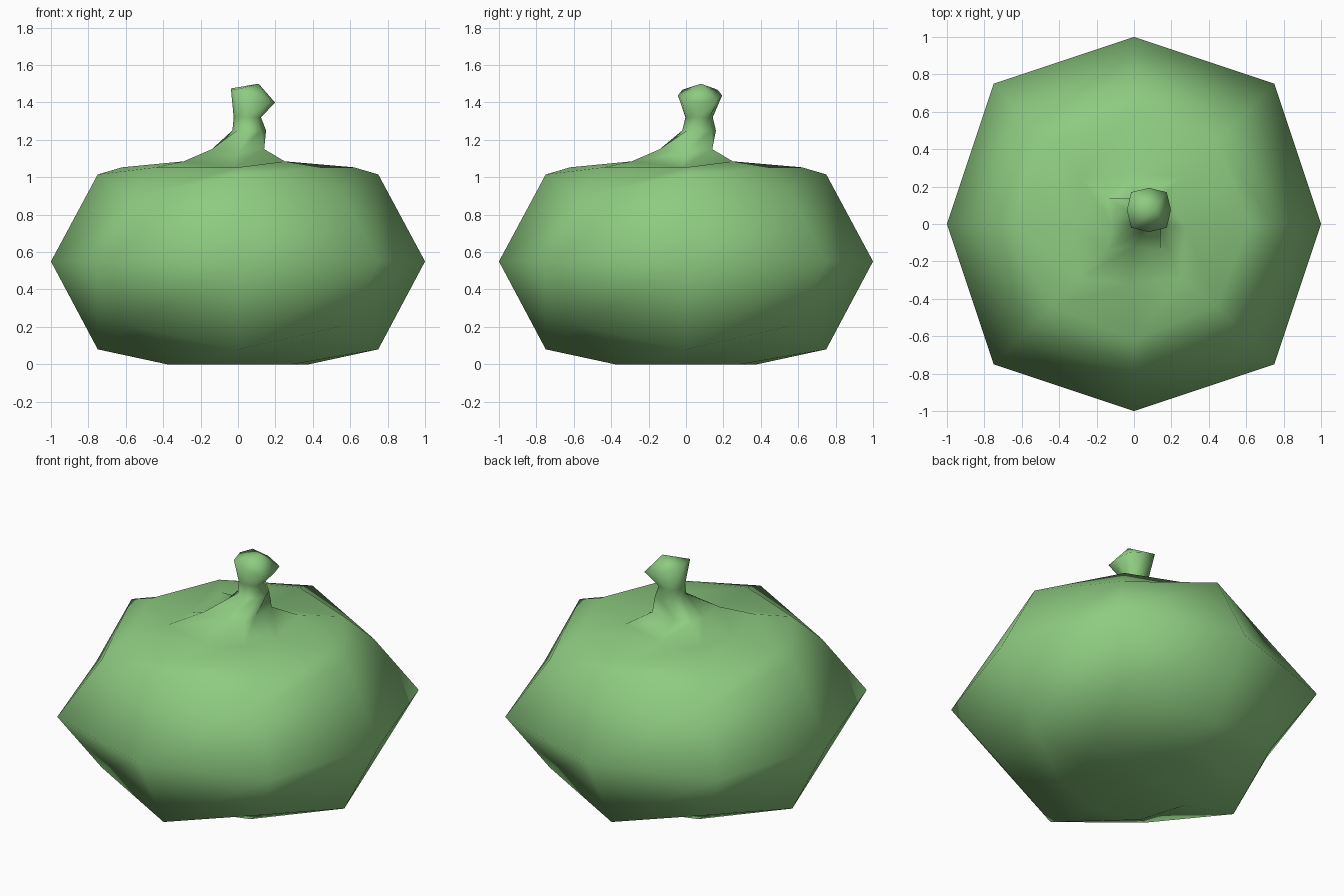
import bpy, bmesh

if "Cube" in bpy.data.objects:
    bpy.data.objects.remove(bpy.data.objects["Cube"])

# Eight-sided rings from the bottom up:
# centre x, centre y, axis reach, diagonal reach, axis z, diagonal z, tilt along x
RINGS = [
    (0, 0, 0.38, 0.29, 0.0, 0.0, 0),          # base
    (0, 0, 0.75, 0.565, 0.08, 0.205, 0),      # lower body
    (0, 0, 1.0, 0.75, 0.55, 0.55, 0),         # widest belt
    (0, 0, 0.75, 0.565, 1.015, 0.895, 0),     # upper body
    (0, 0, 0.62, 0.44, 1.053, 1.053, 0),      # shoulder rim
    (-0.02, -0.02, 0.30, 0.27, 1.05, 1.085, 0),   # ribbed stem root
    (0, 0, 0.12, 0.14, 1.13, 1.15, 0),
    (0.06, 0.07, 0.09, 0.065, 1.25, 1.25, 0),     # stem neck
    (0.05, 0.07, 0.073, 0.055, 1.32, 1.32, 0),
    (0.08, 0.075, 0.118, 0.095, 1.437, 1.437, -0.32),  # knob
]
DIRS = [(1, 0), (1, 1), (0, 1), (-1, 1), (-1, 0), (-1, -1), (0, -1), (1, -1)]


def add_ring(bm, cx, cy, axis, diag, za, zd, tilt):
    verts = []
    for i, (dx, dy) in enumerate(DIRS):
        r, z = (diag, zd) if i % 2 else (axis, za)
        verts.append(bm.verts.new((cx + dx * r, cy + dy * r, z + tilt * dx * r)))
    return verts


def cap(bm, ring, point):
    tip = bm.verts.new(point)
    for i in range(8):
        bm.faces.new((ring[i], ring[(i + 1) % 8], tip))


# Gourd body with its stem in one continuous skin
bm = bmesh.new()
rings = [add_ring(bm, *r) for r in RINGS]
for lo, hi in zip(rings, rings[1:]):
    for i in range(8):
        j = (i + 1) % 8
        bm.faces.new((lo[i], lo[j], hi[j], hi[i]))
cap(bm, rings[0], (0, 0, 0.03))
cap(bm, rings[-1], (0.11, 0.08, 1.50))
bmesh.ops.recalc_face_normals(bm, faces=bm.faces)
for f in bm.faces:
    f.smooth = True
mesh = bpy.data.meshes.new("gourd_with_stem")
bm.to_mesh(mesh)
bm.free()
obj = bpy.data.objects.new("gourd_with_stem", mesh)
bpy.context.collection.objects.link(obj)

# Green skin
green = bpy.data.materials.new("green_skin")
green.diffuse_color = (0.27, 0.60, 0.22, 1)
green.use_nodes = True
green.node_tree.nodes["Principled BSDF"].inputs["Base Color"].default_value = green.diffuse_color
mesh.materials.append(green)
